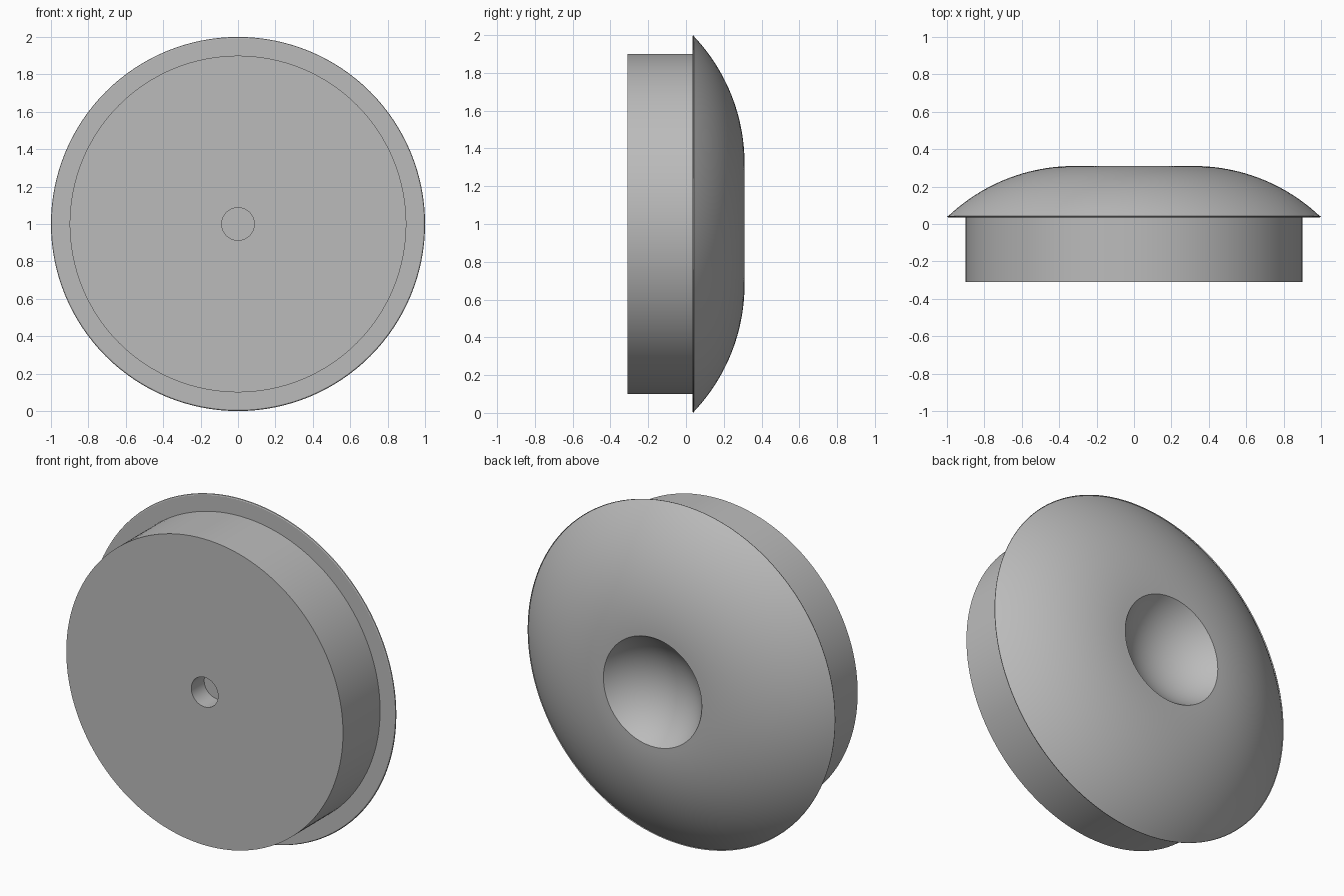
import bpy
import bmesh
from math import sin, cos, asin, radians, pi
from mathutils import Vector, Matrix

cube = bpy.data.objects.get("Cube")
if cube:
    bpy.data.objects.remove(cube, do_unlink=True)

SEGMENTS = 128
CENTRE = Vector((0, 0, 1))

grey = bpy.data.materials.new("plain_grey")
grey.use_nodes = True
colour = (0.5, 0.5, 0.5, 1)
grey.diffuse_color = colour
grey.node_tree.nodes["Principled BSDF"].inputs["Base Color"].default_value = colour


def arc(radius, centre_r, centre_y, start, end, steps):
    """Points of a circle arc in the (radius, y) plane, angles from +y."""
    angles = [start + (end - start) * i / steps for i in range(steps + 1)]
    return [(centre_r + radius * sin(a), centre_y + radius * cos(a)) for a in angles]


def lathe(name, profile):
    """Spin a (radius, y) profile around the y axis."""
    bm = bmesh.new()
    verts = [bm.verts.new((r, y, 0)) for r, y in profile]
    edges = [bm.edges.new(pair) for pair in zip(verts, verts[1:])]
    bmesh.ops.spin(bm, geom=verts + edges, cent=(0, 0, 0), axis=(0, 1, 0),
                   angle=2 * pi, steps=SEGMENTS, use_duplicate=False)
    bmesh.ops.remove_doubles(bm, verts=bm.verts, dist=0.0002)
    bmesh.ops.recalc_face_normals(bm, faces=bm.faces)
    bmesh.ops.transform(bm, matrix=Matrix.Translation(CENTRE), verts=bm.verts)
    mesh = bpy.data.meshes.new(name)
    bm.to_mesh(mesh)
    bm.free()
    mesh.materials.append(grey)
    obj = bpy.data.objects.new(name, mesh)
    bpy.context.collection.objects.link(obj)
    bpy.ops.object.select_all(action="DESELECT")
    obj.select_set(True)
    bpy.context.view_layer.objects.active = obj
    bpy.ops.object.shade_smooth_by_angle(angle=radians(30))
    return obj


# Outline: blind pin hole, base cylinder, flange lip, dome, finger dish
FRONT, BACK, LIP = -0.31, 0.31, 0.035
HOLE, BASE, DISH = 0.087, 0.90, 0.32

base = [(0, -0.19), (HOLE, -0.19), (HOLE, FRONT), (BASE, FRONT), (BASE, LIP)]
lip = [(0.993, LIP), (0.998, LIP + 0.003), (1, LIP + 0.008)]

dome_radius = 0.98
dome = arc(dome_radius, DISH, BACK - dome_radius, asin(0.677 / dome_radius), 0, 24)

dish_slope = radians(55)
dish_radius = DISH / sin(dish_slope)
dish = arc(dish_radius, 0, BACK + dish_radius * cos(dish_slope),
           pi - dish_slope, pi, 16)

lathe("domed_knob", base + lip + dome + dish[1:])
